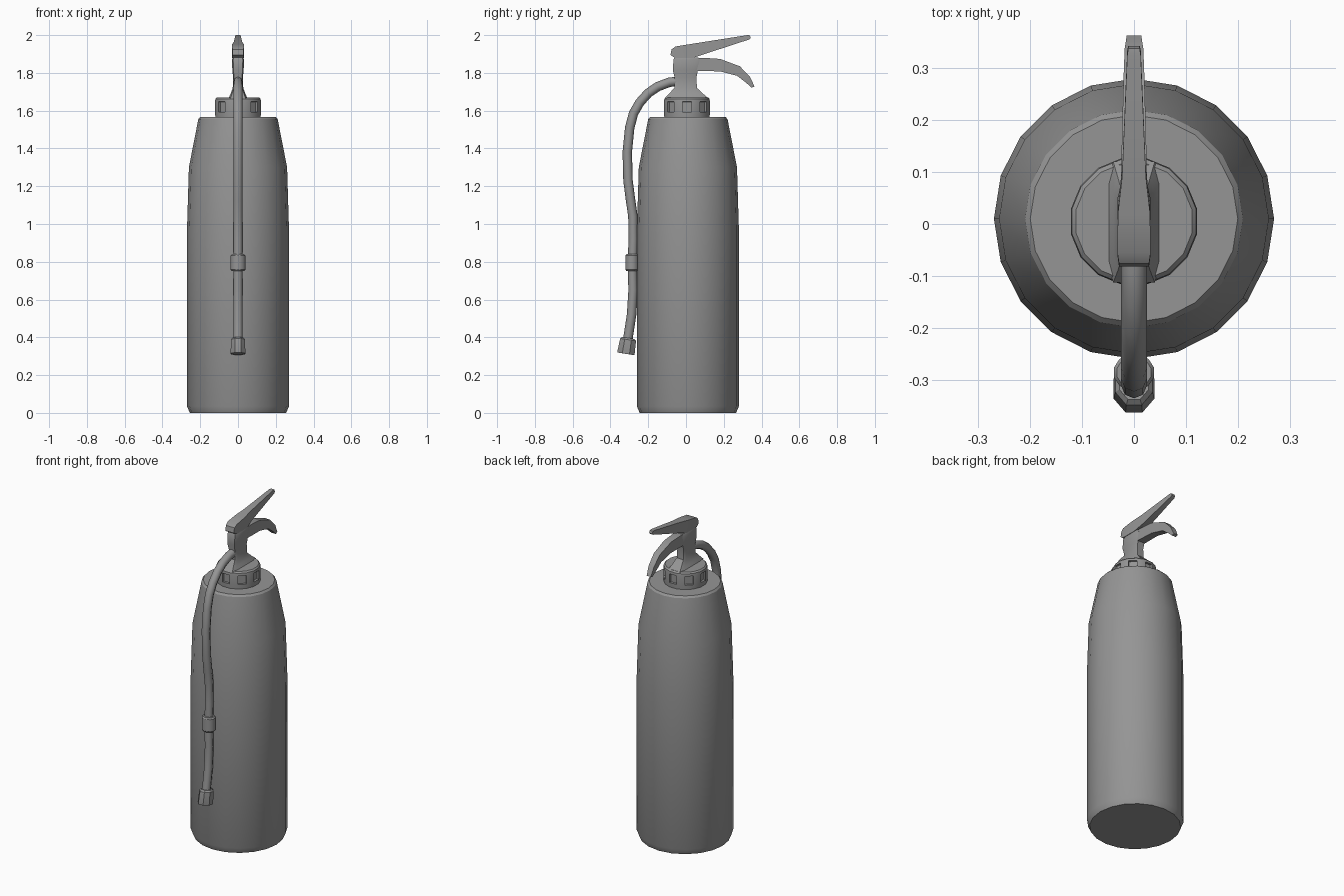
import bpy, bmesh, math

if "Cube" in bpy.data.objects:
    bpy.data.objects.remove(bpy.data.objects["Cube"])

# Dark grey used on every part
grey = bpy.data.materials.new("dark_grey")
grey.diffuse_color = (0.3, 0.3, 0.3, 1)
grey.use_nodes = True
grey.node_tree.nodes["Principled BSDF"].inputs["Base Color"].default_value = grey.diffuse_color


def finish(bm, name, angle=35):
    """Turn a bmesh into a named object, smooth below the given edge angle."""
    bmesh.ops.recalc_face_normals(bm, faces=bm.faces)
    me = bpy.data.meshes.new(name)
    bm.to_mesh(me)
    bm.free()
    me.materials.append(grey)
    ob = bpy.data.objects.new(name, me)
    bpy.context.collection.objects.link(ob)
    bpy.ops.object.select_all(action='DESELECT')
    ob.select_set(True)
    bpy.context.view_layer.objects.active = ob
    if angle:
        bpy.ops.object.shade_smooth_by_angle(angle=math.radians(angle))
    return ob


def loft(rings):
    """Skin a list of closed rings and cap both ends."""
    bm = bmesh.new()
    loops = [[bm.verts.new(p) for p in r] for r in rings]
    n = len(loops[0])
    sides = []
    for a, b in zip(loops, loops[1:]):
        sides.append([bm.faces.new((a[i], a[(i + 1) % n], b[(i + 1) % n], b[i]))
                      for i in range(n)])
    bm.faces.new(loops[0])
    bm.faces.new(loops[-1])
    return bm, sides


def lathe(profile, n, turn=0.0):
    """Rings of n points from (radius, z) pairs."""
    angs = [2 * math.pi * (i + turn) / n for i in range(n)]
    return loft([[(r * math.cos(a), r * math.sin(a), z) for a in angs]
                 for r, z in profile])


def octagon(c, d):
    """Chamfered rectangle in unit coordinates."""
    return [(1, -d), (1, d), (c, 1), (-c, 1), (-1, d), (-1, -d), (-c, -1), (c, -1)]


def bar(name, stations):
    """Lever shape: stations give top (y, z), bottom (y, z) and half width."""
    return finish(loft([[(w, yt, zt), (-w, yt, zt), (-w, yb, zb), (w, yb, zb)]
                        for yt, zt, yb, zb, w in stations])[0], name, 30)


# Cylinder body
bm, _ = lathe([(0.255, 0), (0.27, 0.035), (0.27, 0.97), (0.26, 1.3),
               (0.21, 1.555), (0.2, 1.566)], 20)
body = finish(bm, "cylinder_body", 26)
body.location.y = 0.01

# Screw collar with recessed grips on every other face
bm, sides = lathe([(0.122, 1.56), (0.124, 1.593), (0.124, 1.648),
                   (0.122, 1.662), (0.114, 1.67)], 16, 0.5)
bmesh.ops.recalc_face_normals(bm, faces=bm.faces)
grips = sides[1][1::2]
bmesh.ops.inset_individual(bm, faces=grips, thickness=0.001, depth=0)
bmesh.ops.inset_individual(bm, faces=grips, thickness=0.0005, depth=-0.013)
collar = finish(bm, "collar", 30)
collar.location.y = 0.005

# Valve neck: z, back y, front y, half width
neck = [(1.665, -0.113, 0.12, 0.05), (1.69, -0.09, 0.09, 0.039),
        (1.72, -0.062, 0.058, 0.028), (1.775, -0.06, 0.055, 0.026),
        (1.815, -0.07, 0.063, 0.03), (1.87, -0.066, 0.072, 0.032),
        (1.882, -0.06, 0.066, 0.028)]
finish(loft([[(u * w, (a + b) / 2 + v * (b - a) / 2, z)
              for u, v in octagon(0.8, 0.68)] for z, a, b, w in neck])[0],
       "valve_neck", 30)

# Squeeze lever and carrying handle
bar("squeeze_lever", [
    (-0.076, 1.925, -0.082, 1.895, 0.029), (-0.055, 1.94, -0.06, 1.88, 0.032),
    (0.02, 1.952, 0.04, 1.88, 0.031), (0.09, 1.963, 0.105, 1.902, 0.023),
    (0.325, 2.0, 0.335, 1.977, 0.013), (0.338, 1.999, 0.343, 1.984, 0.011)])
bar("carrying_handle", [
    (0.03, 1.878, 0.03, 1.812, 0.026), (0.09, 1.88, 0.09, 1.81, 0.025),
    (0.18, 1.874, 0.18, 1.808, 0.023), (0.285, 1.835, 0.27, 1.785, 0.02),
    (0.338, 1.78, 0.318, 1.748, 0.018), (0.363, 1.728, 0.347, 1.722, 0.014)])

# Hose
path = [(-0.04, 1.756), (-0.09, 1.75), (-0.15, 1.727), (-0.2, 1.693), (-0.245, 1.643),
        (-0.278, 1.585), (-0.298, 1.51), (-0.311, 1.38), (-0.307, 1.23), (-0.294, 1.13),
        (-0.281, 1.04), (-0.279, 0.92), (-0.284, 0.79), (-0.28, 0.65),
        (-0.288, 0.52), (-0.311, 0.37)]
cu = bpy.data.curves.new("hose", 'CURVE')
cu.dimensions = '3D'
cu.bevel_depth = 0.025
cu.bevel_resolution = 2
cu.use_fill_caps = True
cu.materials.append(grey)
sp = cu.splines.new('POLY')
sp.points.add(len(path) - 1)
for p, (y, z) in zip(sp.points, path):
    p.co = (0, y, z, 1)
sp.use_smooth = True
bpy.context.collection.objects.link(bpy.data.objects.new("hose", cu))

# Hose clamp and nozzle
clamp = finish(lathe([(0.034, -0.045), (0.04, -0.037), (0.04, 0.037), (0.034, 0.045)],
                     12, 0.5)[0], "hose_clamp", 35)
clamp.location = (0, -0.286, 0.795)
clamp.scale.y = 0.9
nozzle = finish(lathe([(0.048, -0.042), (0.05, -0.036), (0.046, 0.034), (0.036, 0.043)],
                      8, 0.5)[0], "nozzle", 30)
nozzle.location = (0, -0.312, 0.354)
nozzle.rotation_euler.x = -math.radians(9)
nozzle.scale.x = 0.85
